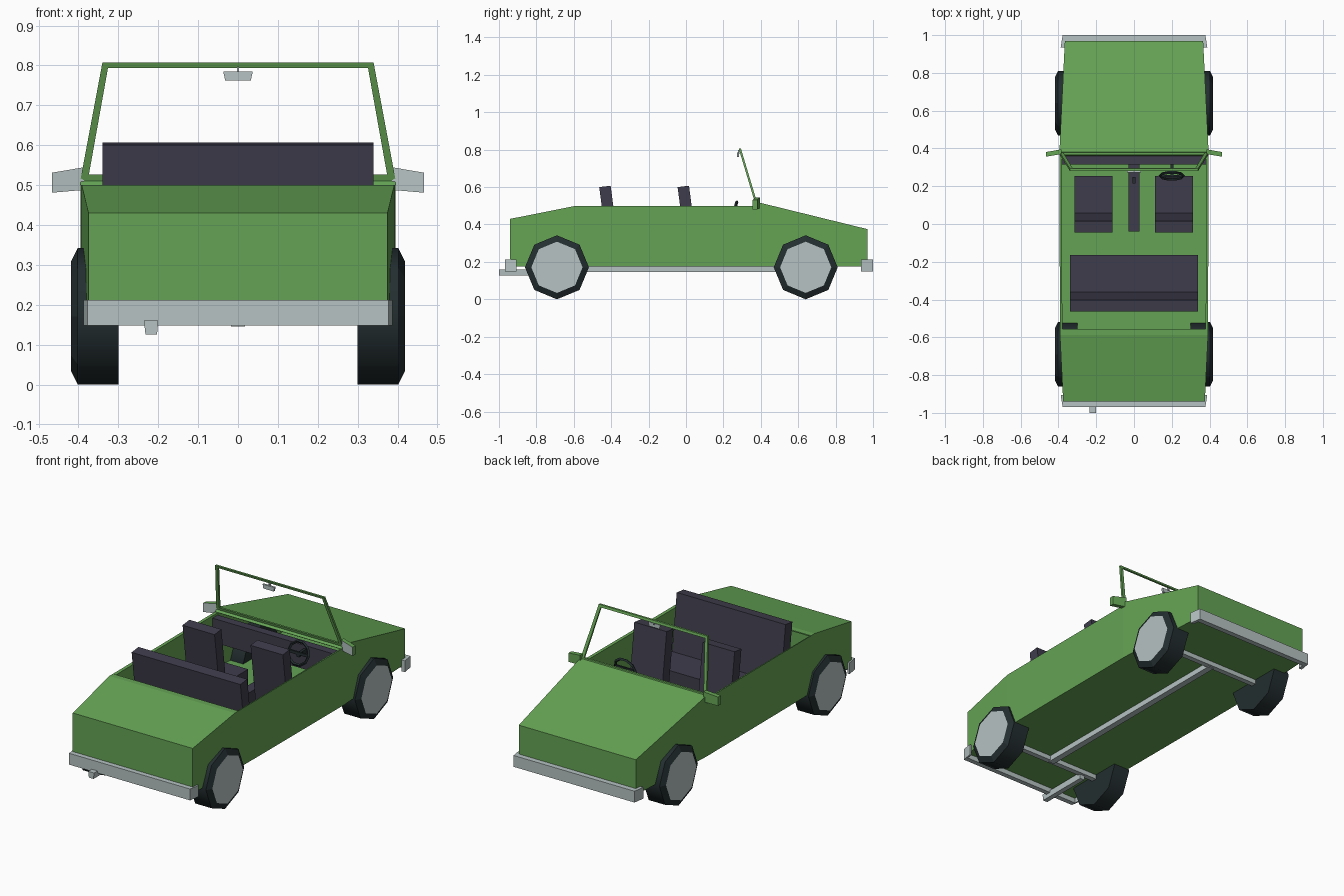
import bpy, bmesh, math
from mathutils import Vector

if "Cube" in bpy.data.objects:
    bpy.data.objects.remove(bpy.data.objects["Cube"])


def material(name, rgb):
    m = bpy.data.materials.new(name)
    m.diffuse_color = (*rgb, 1)
    m.use_nodes = True
    m.node_tree.nodes["Principled BSDF"].inputs["Base Color"].default_value = m.diffuse_color
    return m


GREEN = material("green paint", (0.13, 0.37, 0.09))
GREY = material("light grey metal", (0.47, 0.54, 0.54))
DARK = material("dark upholstery", (0.05, 0.046, 0.072))
RUBBER = material("black rubber", (0.017, 0.027, 0.029))


def finish(name, bm, *mats):
    bmesh.ops.recalc_face_normals(bm, faces=bm.faces)
    me = bpy.data.meshes.new(name)
    bm.to_mesh(me)
    bm.free()
    ob = bpy.data.objects.new(name, me)
    bpy.context.collection.objects.link(ob)
    for m in mats:
        me.materials.append(m)
    return ob


def prism(name, pts, place, lo, hi, *mats):
    """Extrude a 2D outline; place(u, v, t) gives the 3D point."""
    bm = bmesh.new()
    a = [bm.verts.new(place(u, v, lo)) for u, v in pts]
    b = [bm.verts.new(place(u, v, hi)) for u, v in pts]
    n = len(pts)
    bm.faces.new(a)
    bm.faces.new(b)
    for i in range(n):
        j = (i + 1) % n
        bm.faces.new((a[i], a[j], b[j], b[i]))
    return finish(name, bm, *mats)


def along_x(u, v, t): return (t, u, v)
def along_y(u, v, t): return (u, t, v)
def along_z(u, v, t): return (u, v, t)


def box(name, x0, x1, y0, y1, z0, z1, mat):
    return prism(name, [(x0, y0), (x1, y0), (x1, y1), (x0, y1)], along_z, z0, z1, mat)


# Body shell: stations (y, half width, top height), open above the cabin
stations = [(-0.94, 0.375, 0.43), (-0.588, 0.392, 0.50), (-0.556, 0.392, 0.50),
            (0.36, 0.395, 0.50), (0.38, 0.395, 0.52), (0.97, 0.366, 0.375)]
bm = bmesh.new()
rings = [[bm.verts.new(p) for p in ((-w, y, 0.176), (w, y, 0.176), (w, y, z), (-w, y, z))]
         for y, w, z in stations]
for i, (a, b) in enumerate(zip(rings, rings[1:])):
    for k in range(4):
        if k == 2 and i == 2:
            continue
        m = (k + 1) % 4
        bm.faces.new((a[k], a[m], b[m], b[k]))
bm.faces.new(rings[0])
bm.faces.new(rings[-1])
body = finish("body", bm, GREEN)
sol = body.modifiers.new("panel thickness", "SOLIDIFY")
sol.thickness = 0.014
sol.offset = -1

# Windscreen frame: a leaning ring
bm = bmesh.new()


def frame_ring(corners, dy):
    return [bm.verts.new((x, 0.378 - (z - 0.505) * 0.30 + dy, z)) for x, z in corners]


outer = [(-0.397, 0.503), (0.397, 0.503), (0.34, 0.807), (-0.34, 0.807)]
inner = [(-0.374, 0.526), (0.374, 0.526), (0.326, 0.794), (-0.326, 0.794)]
loops = [frame_ring(outer, -0.006), frame_ring(outer, 0.006),
         frame_ring(inner, 0.006), frame_ring(inner, -0.006)]
for r in range(4):
    a, b = loops[r], loops[(r + 1) % 4]
    for k in range(4):
        m = (k + 1) % 4
        bm.faces.new((a[k], a[m], b[m], b[k]))
finish("windscreen_frame", bm, GREEN)

# Wheels: eight sided tyre with chamfered outer edge and flat hub face
for side, sn in ((-1, "left"), (1, "right")):
    for y, en in ((-0.69, "rear"), (0.64, "front")):
        bm = bmesh.new()
        prof = [(0.30, 0.135), (0.30, 0.171), (0.402, 0.171), (0.419, 0.137)]
        circles = [[bm.verts.new((side * x, y + r * math.sin(k * math.pi / 4),
                                  0.171 + r * math.cos(k * math.pi / 4))) for k in range(8)]
                   for x, r in prof]
        for n, (a, b) in enumerate(zip(circles, circles[1:])):
            for k in range(8):
                m = (k + 1) % 8
                f = bm.faces.new((a[k], a[m], b[m], b[k]))
                f.smooth = n == 1
        bm.faces.new(circles[0])
        bm.faces.new(circles[-1]).material_index = 1
        bm.edges.ensure_lookup_table()
        for e in bm.edges:
            if len({f.smooth for f in e.link_faces}) > 1:
                e.smooth = False
        finish(f"{en}_{sn}_wheel", bm, RUBBER, GREY)

# Bumpers wrapping round the corners
for name, s, tip, edge, face, w in (("front_bumper", 1, 0.935, 0.97, 1.0, 0.366),
                                    ("rear_bumper", -1, 0.905, 0.94, 0.968, 0.375)):
    half = [(w, edge), (w + 0.002, tip), (0.388, tip), (0.378, face)]
    pts = half + [(-x, y) for x, y in reversed(half)]
    prism(name, [(x, s * y) for x, y in pts], along_z, 0.148, 0.212, GREY)

# Running gear and exhaust under the floor
box("drive_shaft", -0.018, 0.018, -0.69, 0.64, 0.145, 0.178, GREY)
for y, n in ((-0.69, "rear_axle"), (0.64, "front_axle")):
    box(n, -0.305, 0.305, y - 0.015, y + 0.015, 0.15, 0.178, GREY)
prism("exhaust_pipe", [(-0.232, 0.126), (-0.203, 0.126), (-0.20, 0.16), (-0.236, 0.16)],
      along_y, -1.0, -0.69, GREY)

# Seats: cushion and leaning back, the bench uses the same outlines further back
cushion = [(0.255, 0.185), (0.255, 0.29), (0.0, 0.29), (0.0, 0.185)]
backrest = [(0.072, 0.185), (0.016, 0.607), (-0.045, 0.60), (0.01, 0.185)]
for name, x0, x1, dy in (("left_seat", -0.315, -0.115, 0), ("right_seat", 0.11, 0.312, 0),
                         ("rear_bench", -0.34, 0.34, -0.419)):
    for part, pts in (("cushion", cushion), ("back", backrest)):
        prism(f"{name}_{part}", [(y + dy, z) for y, z in pts], along_x, x0, x1, DARK)

# Dashboard, console and gear lever
box("dashboard", -0.38, 0.38, 0.315, 0.362, 0.35, 0.485, DARK)
box("centre_console", -0.028, 0.028, -0.04, 0.33, 0.185, 0.27, DARK)
box("gear_lever", -0.007, 0.007, 0.215, 0.25, 0.27, 0.33, RUBBER)

# Steering wheel: rim, spokes and column
tilt = math.radians(-17)
bpy.ops.mesh.primitive_torus_add(major_segments=10, minor_segments=4, major_radius=0.063,
                                 minor_radius=0.008, location=(0.2, 0.255, 0.465),
                                 rotation=(math.radians(90) + tilt, 0, 0))
rim = bpy.context.object
rim.name = "steering_wheel"
rim.data.materials.append(RUBBER)
box("steering_spoke", 0.14, 0.26, 0.25, 0.26, 0.457, 0.473, RUBBER)
box("steering_column", 0.192, 0.208, 0.25, 0.33, 0.445, 0.468, RUBBER)

# Door mirrors: green housing with a grey face towards the driver
for s, n in ((-1, "left"), (1, "right")):
    pts = [(0.385, 0.488), (0.467, 0.481), (0.467, 0.531), (0.385, 0.545)]
    ob = prism(f"{n}_door_mirror", pts,
               lambda u, v, t: (s * u, t - (u - 0.385) * 0.17, v), 0.37, 0.395, GREEN, GREY)
    for p in ob.data.polygons:
        p.material_index = int(p.normal.y < -0.8)

# Cabin mirror hanging from the frame
prism("cabin_mirror", [(-0.032, 0.762), (0.032, 0.762), (0.037, 0.785), (-0.037, 0.785)],
      along_y, 0.272, 0.284, GREY)
box("cabin_mirror_stem", -0.003, 0.003, 0.278, 0.292, 0.78, 0.797, GREY)
